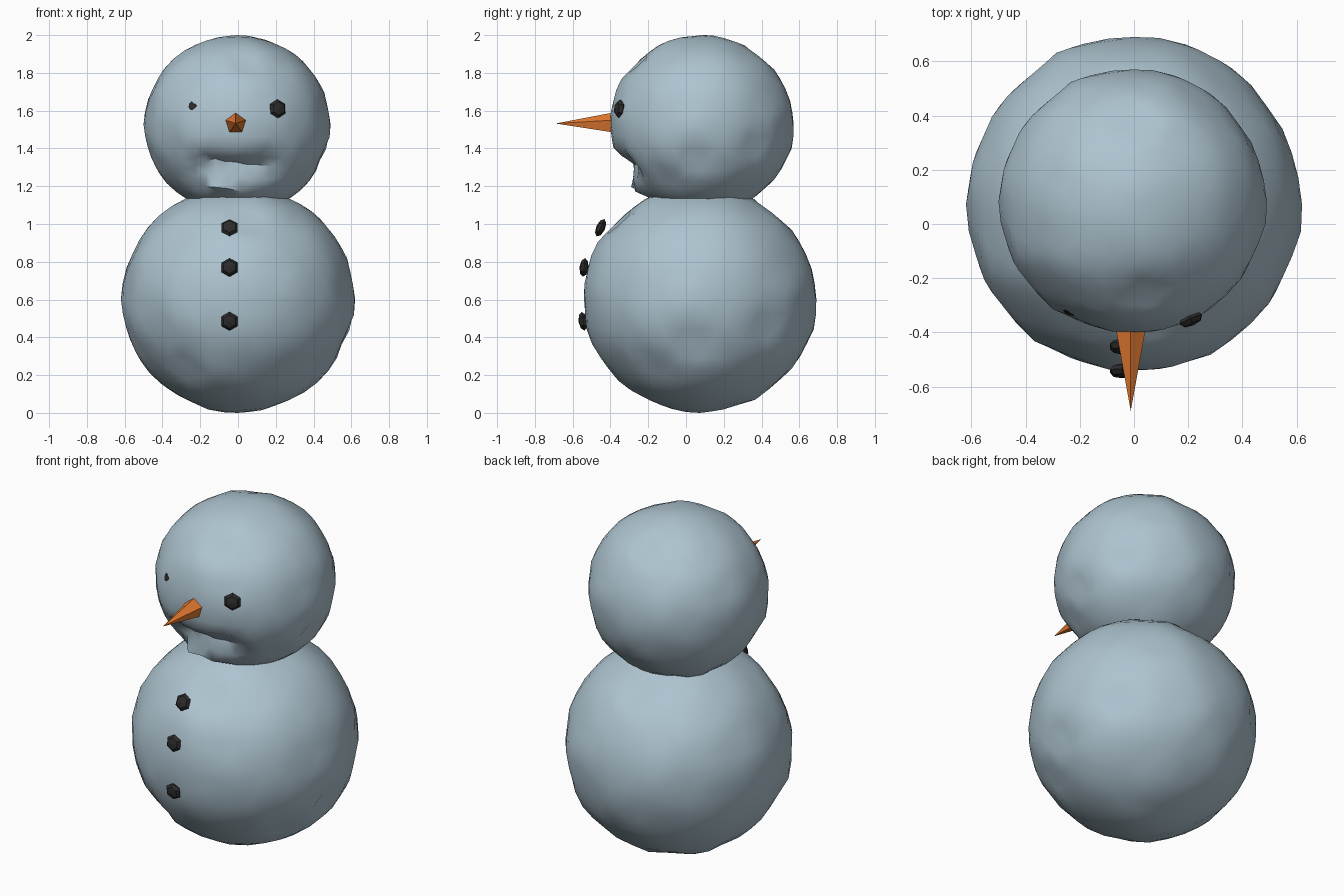
import bpy
from math import radians, exp
from mathutils import Vector, noise

if "Cube" in bpy.data.objects:
    bpy.data.objects.remove(bpy.data.objects["Cube"])


def material(name, rgb):
    m = bpy.data.materials.new(name)
    m.diffuse_color = (*rgb, 1)
    m.use_nodes = True
    m.node_tree.nodes["Principled BSDF"].inputs["Base Color"].default_value = m.diffuse_color
    return m


SNOW = material("snow", (0.42, 0.55, 0.63))
COAL = material("coal", (0.025, 0.025, 0.025))
CARROT = material("carrot", (0.8, 0.2, 0.03))

# Hollows (-) and lumps (+) shared by both balls: direction, spread, height
LUMPS = [((0.1, -0.70, 0.72), 0.12, -0.08),
         ((0.0, 0.62, 0.78), 0.10, -0.10),
         ((0.92, -0.03, -0.40), 0.09, -0.06),
         ((0.90, 0.12, -0.30), 0.09, 0.03),
         ((0.75, 0.55, -0.2), 0.15, -0.04),
         ((-0.45, -0.65, -0.6), 0.14, -0.04),
         ((0.70, -0.35, -0.62), 0.14, -0.04)]
# Mouth hollow and chin lip, on the head only
MOUTH = [((x, -0.82, -0.50), 0.17, -0.15) for x in (-0.3, 0.0, 0.3)]
MOUTH += [((x, -0.76, -0.70), 0.10, 0.10) for x in (-0.25, 0.0, 0.25)]


def snowball(name, lo, hi, lumps):
    """Lumpy hand-packed ball fitted to the box lo-hi."""
    bpy.ops.mesh.primitive_ico_sphere_add(subdivisions=4, radius=1)
    ob = bpy.context.object
    ob.name = name
    verts = ob.data.vertices
    for v in verts:
        d = v.co.normalized()
        r = 1 + 0.022 * noise.noise(d * 3.5) + 0.012 * noise.noise(d * 8)
        for axis, spread, height in lumps:
            dist = (d - Vector(axis).normalized()).length
            r += height * exp(-(dist / spread) ** 2)
        v.co = d * r
    for i in range(3):
        a = min(v.co[i] for v in verts)
        b = max(v.co[i] for v in verts)
        for v in verts:
            v.co[i] = lo[i] + (v.co[i] - a) / (b - a) * (hi[i] - lo[i])
    bpy.ops.object.shade_smooth_by_angle(angle=radians(40))
    ob.data.materials.append(SNOW)


def coal(name, pos, facing):
    """Flattened six-sided lump lying on the snow."""
    bpy.ops.mesh.primitive_uv_sphere_add(segments=6, ring_count=4, radius=1, location=pos)
    ob = bpy.context.object
    ob.name = name
    ob.scale = (0.05, 0.05, 0.024)
    ob.rotation_euler = Vector(facing).to_track_quat('Z', 'Y').to_euler()
    ob.data.materials.append(COAL)


# Body and head
snowball("body", (-0.62, -0.54, 0.0), (0.62, 0.69, 1.2), LUMPS)
snowball("head", (-0.50, -0.40, 1.05), (0.49, 0.57, 2.0), LUMPS + MOUTH)

# Eyes
coal("eye_left", (-0.24, -0.31, 1.61), (-0.5, -0.85, 0.1))
coal("eye_right", (0.21, -0.352, 1.61), (0.4, -0.9, 0.1))

# Buttons
for i, (y, z, tilt) in enumerate([(-0.452, 0.98, 0.45), (-0.54, 0.77, 0.12), (-0.545, 0.485, -0.15)]):
    coal(f"button_{i + 1}", (-0.045, y, z), (0, -1, tilt))

# Carrot nose
bpy.ops.mesh.primitive_cone_add(vertices=5, radius1=0.063, radius2=0, depth=0.33,
                                location=(-0.012, -0.525, 1.532), rotation=(radians(90), 0, 0))
nose = bpy.context.object
nose.name = "nose"
nose.data.materials.append(CARROT)
